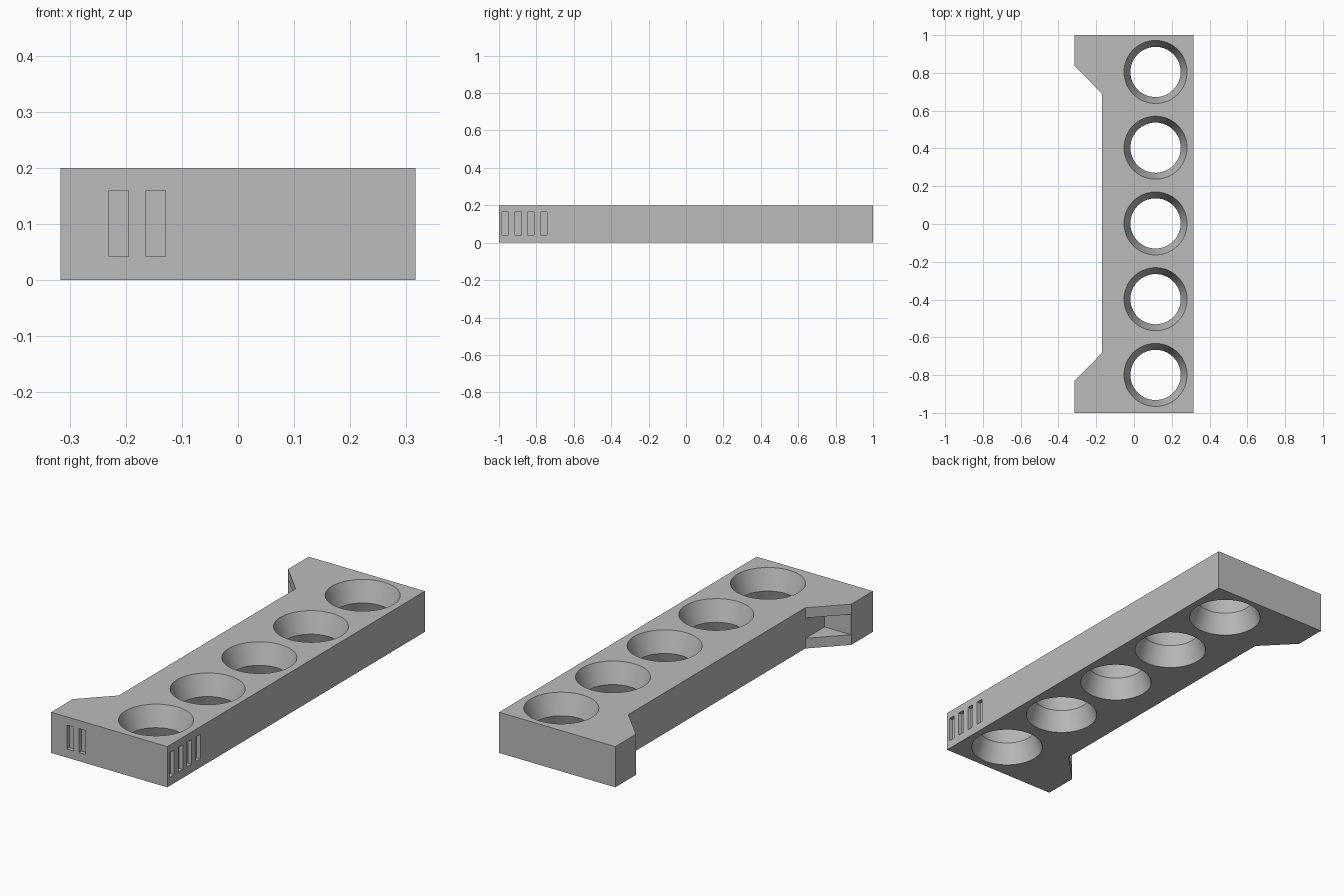
import bpy, bmesh, math
from mathutils import Matrix

cube = bpy.data.objects.get("Cube")
if cube:
    bpy.data.objects.remove(cube, do_unlink=True)

H = 0.2            # rack thickness
HOLE_X = 0.114     # line of the holes
RIM, WAIST = 0.167, 0.133

grey = bpy.data.materials.new("light_grey")
grey.use_nodes = True
grey.diffuse_color = (0.5, 0.5, 0.5, 1)
grey.node_tree.nodes["Principled BSDF"].inputs["Base Color"].default_value = (0.5, 0.5, 0.5, 1)


def add_object(name, bm):
    bmesh.ops.recalc_face_normals(bm, faces=bm.faces)
    mesh = bpy.data.meshes.new(name)
    bm.to_mesh(mesh)
    bm.free()
    mesh.materials.append(grey)
    obj = bpy.data.objects.new(name, mesh)
    bpy.context.collection.objects.link(obj)
    return obj


def prism(name, outline, z0, z1):
    bm = bmesh.new()
    face = bm.faces.new([bm.verts.new((x, y, z0)) for x, y in outline])
    top = bmesh.ops.extrude_face_region(bm, geom=[face])["geom"]
    for v in top:
        if isinstance(v, bmesh.types.BMVert):
            v.co.z = z1
    return add_object(name, bm)


def box(name, x0, x1, y0, y1, z0, z1):
    return prism(name, [(x0, y0), (x1, y0), (x1, y1), (x0, y1)], z0, z1)


def hourglass(name, x, y, segments=64):
    # Two cones meeting at a narrow waist, running past both faces
    over = 0.02
    wide = RIM + (RIM - WAIST) * over / (H / 2)
    bm = bmesh.new()
    rings = []
    for r, z in ((wide, -over), (WAIST, H / 2), (wide, H + over)):
        ring = bmesh.ops.create_circle(bm, segments=segments, radius=r,
                                       matrix=Matrix.Translation((x, y, z)))["verts"]
        rings.append(ring)
    for low, high in zip(rings, rings[1:]):
        for i in range(segments):
            j = (i + 1) % segments
            bm.faces.new((low[i], low[j], high[j], high[i]))
    bm.faces.new(rings[0])
    bm.faces.new(rings[-1])
    return add_object(name, bm)


# Rack body with a chamfered foot at each end
body = prism("rack_body", [
    (0.316, -1), (0.316, 1), (-0.316, 1), (-0.316, 0.84), (-0.17, 0.69),
    (-0.17, -0.683), (-0.316, -0.832), (-0.316, -1)], 0, H)

cutters = []

# Five double-tapered holes
for i in range(-2, 3):
    cutters.append(hourglass("hole_cutter", HOLE_X, 0.003 + 0.401 * i))

# Triangular pocket inside each chamfer
for corner, side in ((-0.831, 1), (0.839, -1)):
    cutters.append(prism("pocket_cutter", [
        (-0.171, corner), (-0.171, corner + 0.3 * side), (-0.471, corner)], 0.05, 0.15))

# Shallow tally slots: two on the front end, four on the long side
for x in (-0.23, -0.164):
    cutters.append(box("front_slot_cutter", x, x + 0.035, -1.05, -0.98, 0.042, 0.16))
for i in range(4):
    y = -0.983 + 0.068 * i
    cutters.append(box("side_slot_cutter", 0.296, 0.37, y, y + 0.035, 0.042, 0.163))

for c in cutters:
    c.hide_render = True
    mod = body.modifiers.new("cut", "BOOLEAN")
    mod.operation = "DIFFERENCE"
    mod.solver = "EXACT"
    mod.object = c

# Bake the cuts and drop the cutters
bpy.context.view_layer.update()
depsgraph = bpy.context.evaluated_depsgraph_get()
result = bpy.data.meshes.new_from_object(body.evaluated_get(depsgraph))
body.modifiers.clear()
body.data = result
for c in cutters:
    bpy.data.objects.remove(c, do_unlink=True)
result.materials.clear()
result.materials.append(grey)
for p in result.polygons:
    p.material_index = 0

# Smooth hole walls, crisp edges elsewhere
bpy.ops.object.select_all(action="DESELECT")
body.select_set(True)
bpy.context.view_layer.objects.active = body
bpy.ops.object.shade_smooth_by_angle(angle=math.radians(20))
